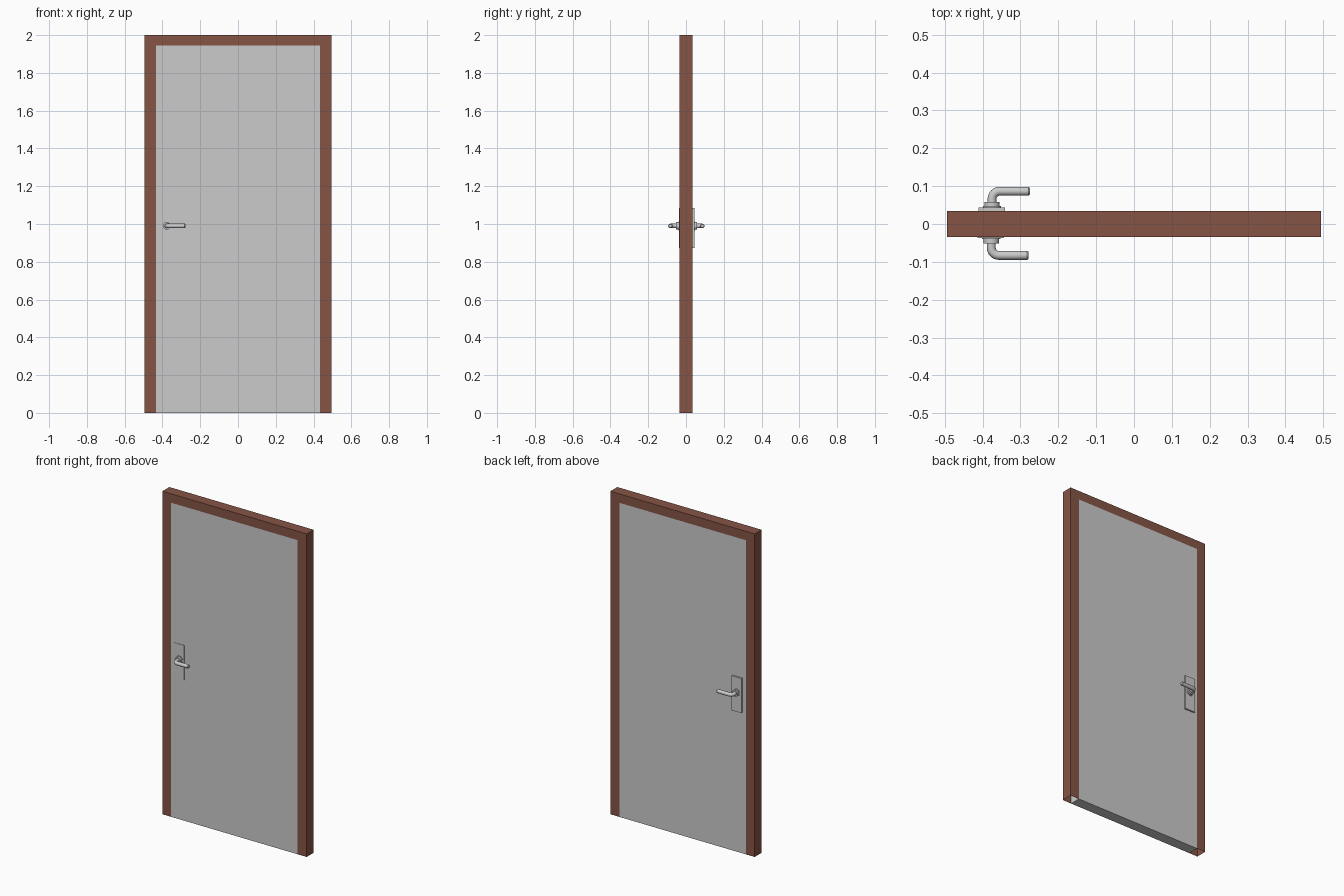
import bpy, bmesh, math
from mathutils import Vector

if "Cube" in bpy.data.objects:
    bpy.data.objects.remove(bpy.data.objects["Cube"])

BROWN = bpy.data.materials.new("frame_brown")
BROWN.diffuse_color = (0.24, 0.09, 0.06, 1)
BROWN.use_nodes = True
BROWN.node_tree.nodes["Principled BSDF"].inputs["Base Color"].default_value = BROWN.diffuse_color

Y0, Y1 = -0.034, 0.034          # front and back faces of the door
XL, XR, XO, TOP = -0.435, 0.433, 0.494, 1.945


def mesh_object(name, bm, mat=None):
    me = bpy.data.meshes.new(name)
    bm.to_mesh(me)
    bm.free()
    ob = bpy.data.objects.new(name, me)
    bpy.context.collection.objects.link(ob)
    if mat:
        me.materials.append(mat)
    return ob


def box(name, lo, hi):
    bm = bmesh.new()
    bmesh.ops.create_cube(bm, size=1)
    lo, hi = Vector(lo), Vector(hi)
    for v in bm.verts:
        v.co = (lo + hi) / 2 + v.co * (hi - lo)
    return mesh_object(name, bm)


def smooth(ob):
    bpy.ops.object.select_all(action='DESELECT')
    ob.select_set(True)
    bpy.context.view_layer.objects.active = ob
    bpy.ops.object.shade_smooth_by_angle(angle=math.radians(35))


# Frame: arch-shaped shell, open underneath and where it meets the leaf
bm = bmesh.new()
outline = [(-XO, 0), (-XO, 2), (XO, 2), (XO, 0), (XR, 0), (XR, TOP), (XL, TOP), (XL, 0)]
front = [bm.verts.new((x, Y0, z)) for x, z in outline]
back = [bm.verts.new((x, Y1, z)) for x, z in outline]
for i in range(3):
    bm.faces.new((front[i], front[i + 1], back[i + 1], back[i]))
    for ring in (front, back):
        bm.faces.new((ring[i], ring[i + 1], ring[6 - i], ring[7 - i]))
bmesh.ops.recalc_face_normals(bm, faces=bm.faces)
mesh_object("door_frame", bm, BROWN)

# Door leaf, flush with the frame
box("door_leaf", (XL, Y0, 0), (XR, Y1, TOP))


def disc(name, x, z, r, ya, yb):
    bm = bmesh.new()
    bmesh.ops.create_cone(bm, cap_ends=True, segments=24, radius1=r, radius2=r, depth=abs(yb - ya))
    for v in bm.verts:
        v.co = Vector((x + v.co.x, (ya + yb) / 2 + v.co.z, z - v.co.y))
    smooth(mesh_object(name, bm))


def lever(name, x, z, ya, yc, x_end, r):
    # Neck, rounded elbow and grip swept as one tube
    s = 1 if yc > ya else -1
    R = 0.02
    pts = [(x, ya)]
    for i in range(7):
        a = math.pi / 2 * i / 6
        pts.append((x + R - R * math.cos(a), yc - s * R + s * R * math.sin(a)))
    pts += [(x_end - 0.004, yc), (x_end, yc)]
    cu = bpy.data.curves.new(name + "_path", 'CURVE')
    cu.dimensions = '3D'
    cu.bevel_depth, cu.bevel_resolution, cu.use_fill_caps = r, 4, True
    sp = cu.splines.new('POLY')
    sp.points.add(len(pts) - 1)
    for p, (px, py) in zip(sp.points, pts):
        p.co = (px, py, z, 1)
    sp.points[-1].radius = 0.75
    tmp = bpy.data.objects.new(name + "_path", cu)
    bpy.context.collection.objects.link(tmp)
    bpy.context.view_layer.update()
    me = bpy.data.meshes.new_from_object(tmp.evaluated_get(bpy.context.evaluated_depsgraph_get()))
    bpy.data.objects.remove(tmp)
    ob = bpy.data.objects.new(name, me)
    bpy.context.collection.objects.link(ob)
    smooth(ob)


def handle(side, x, face, plate_y, boss_y, lever_y, x_end):
    z, s = 0.99, (1 if lever_y > 0 else -1)
    ys = sorted((face, plate_y))
    box(side + "_handle_plate", (x - 0.036, ys[0], 0.872), (x + 0.034, ys[1], 1.086))
    disc(side + "_handle_collar", x, z, 0.024, face, plate_y + s * 0.003)
    disc(side + "_handle_boss", x, z, 0.02, face, boss_y)
    lever(side + "_handle_lever", x, z, face, lever_y, x_end, 0.0117)


# Back and front handles
handle("back", -0.375, 0.03, 0.044, 0.058, 0.0865, -0.275)
handle("front", -0.377, -0.03, -0.037, -0.052, -0.083, -0.278)
